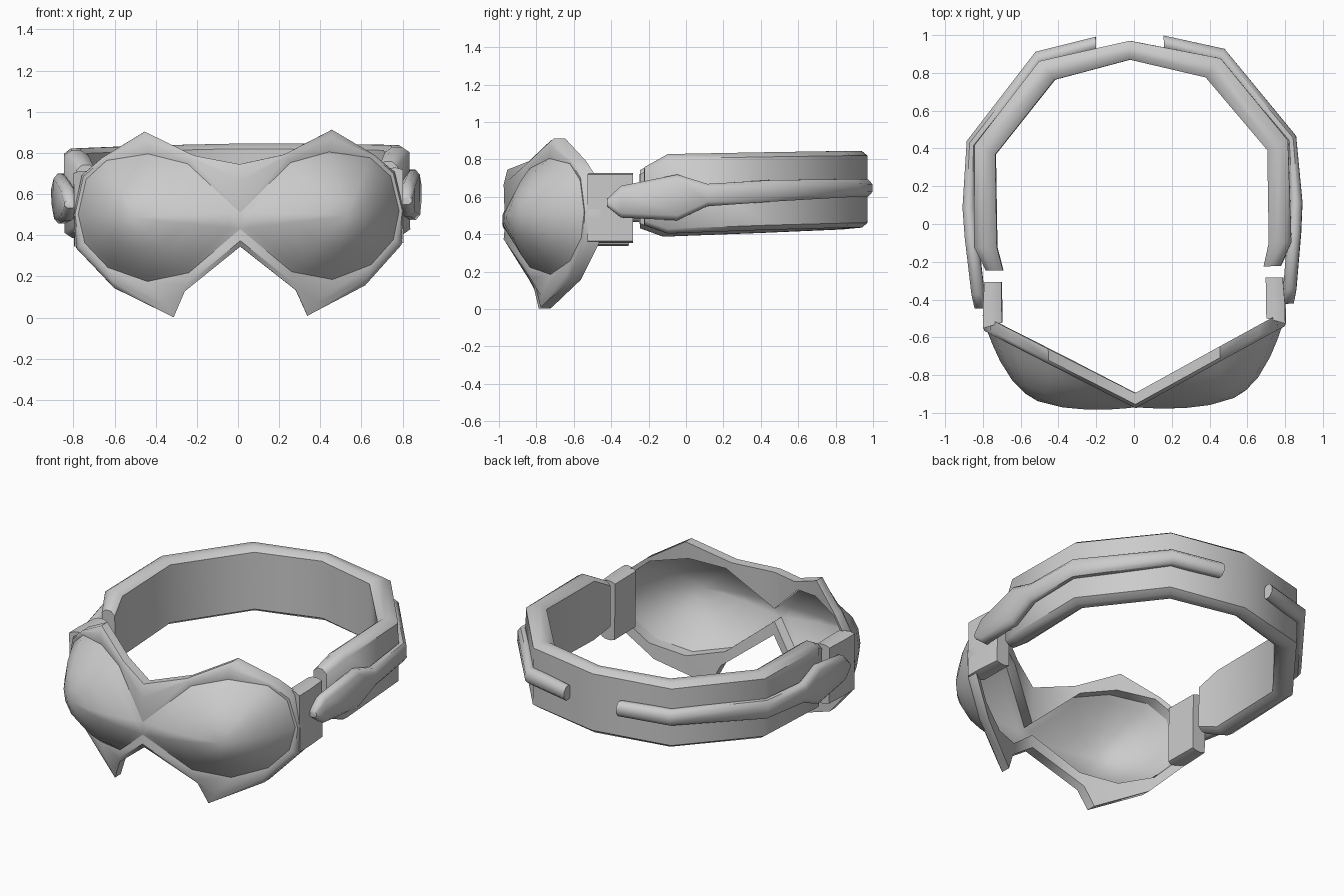
import bpy, bmesh, math

if "Cube" in bpy.data.objects:
    bpy.data.objects.remove(bpy.data.objects["Cube"])

# the whole model sits very slightly turned and rolled
TILT = (0, math.radians(-0.6), math.radians(0.9))


def make(name, rings, closed=True, caps=True, mirror=True, fan=False, angle=50):
    """Skin a list of equal-length point rings."""
    bm = bmesh.new()
    rows = [[bm.verts.new(p) for p in r] for r in rings]
    n = len(rings[0])
    for a, b in zip(rows, rows[1:]):
        for j in range(n if closed else n - 1):
            k = (j + 1) % n
            bm.faces.new((a[j], a[k], b[k], b[j]))
    if caps:
        bm.faces.new(rows[0])
        bm.faces.new(rows[-1])
    if fan:
        bmesh.ops.remove_doubles(bm, verts=rows[-1], dist=1e-5)
    bmesh.ops.recalc_face_normals(bm, faces=bm.faces)
    me = bpy.data.meshes.new(name)
    bm.to_mesh(me)
    bm.free()
    ob = bpy.data.objects.new(name, me)
    bpy.context.collection.objects.link(ob)
    ob.rotation_euler = TILT
    if mirror:
        m = ob.modifiers.new("Mirror", 'MIRROR')
        m.merge_threshold = 0.0005
    bpy.context.view_layer.objects.active = ob
    for o in bpy.context.selected_objects:
        o.select_set(False)
    ob.select_set(True)
    bpy.ops.object.shade_smooth_by_angle(angle=math.radians(angle))
    return ob


def section(inner, outer, lo, hi, bevel):
    """Upright bevelled rectangle between an inner and an outer plan point."""
    def at(t, z):
        return (inner[0] + (outer[0] - inner[0]) * t,
                inner[1] + (outer[1] - inner[1]) * t, z)
    b = min(bevel, (hi - lo) * 0.3)
    return [at(0, lo + b), at(.3, lo), at(.7, lo), at(1, lo + b),
            at(1, hi - b), at(.7, hi), at(.3, hi), at(0, hi - b)]


# head band: half path from the back centre to the front end, then reflected
half = [((0, .87), (0, .97), .435, .845),
        ((.40, .77), (.48, .87), .43, .84),
        ((.72, .38), (.83, .43), .415, .83),
        ((.72, -.11), (.84, -.11), .395, .82),
        ((.69, -.235), (.78, -.235), .44, .75)]
left = [((-i[0], i[1]), (-o[0], o[1]), lo, hi) for i, o, lo, hi in half[:0:-1]]
make("head_band", [section(*s, .025) for s in left + half], mirror=False)

# raised side straps ending in a wide pointed clip
strap = [((.18, .92), (.18, .995), .60, .69),
         ((.47, .84), (.50, .92), .595, .69),
         ((.82, .42), (.872, .453), .565, .68),
         ((.83, .10), (.90, .10), .54, .66),
         ((.82, -.06), (.89, -.06), .465, .71),
         ((.79, -.36), (.86, -.36), .48, .65),
         ((.79, -.435), (.845, -.435), .54, .58)]
make("side_strap", [section(*s, .025) for s in strap])

# short arms behind the frame
arm = [((.70, -.51), (.80, -.54), .345, .72),
       ((.70, -.44), (.80, -.44), .345, .72),
       ((.70, -.295), (.79, -.295), .345, .72)]
make("frame_arm", [section(*s, .01) for s in arm])

# front frame: lens opening and outer outline of one half, in (x, z)
opening = [(0, .51), (.25, .75), (.44, .80), (.64, .77), (.74, .68), (.78, .51),
           (.75, .37), (.64, .25), (.45, .18), (.25, .22), (0, .43)]
outline = [(0, .745), (.22, .79), (.455, .908), (.66, .785), (.76, .70), (.803, .51),
           (.79, .345), (.61, .15), (.325, .005), (.27, .13), (0, .345)]


def sweep(x):
    """Depth of the swept-back V shape of the front."""
    return -.97 + .53 * x


rings = []
for (ix, iz), (ox, oz) in zip(opening, outline):
    mx, mz = (ix + ox * 2) / 3, (iz + oz * 2) / 3
    rings.append([(ix, sweep(ix), iz), (mx, sweep(mx) - .005, mz),
                  (ox, sweep(ox) + .015, oz), (ox, sweep(ox) + .075, oz),
                  (ix, sweep(ix) + .07, iz)])
make("goggle_frame", rings, caps=False)

# domed lenses bulging forward from the openings
CX, CZ, BULGE = .52, .49, .235
rings = []
for s in (1, .9, .75, .5, .25, 0):
    ring = []
    for x, z in opening:
        dx, dz = x - CX, z - CZ
        power = 2 + .6 * dx / math.hypot(dx, dz)
        px = CX + dx * s
        ring.append((px, sweep(px) - BULGE * (1 - s ** power), CZ + dz * s))
    rings.append(ring)
make("lens", rings, caps=False, fan=True, angle=60)
